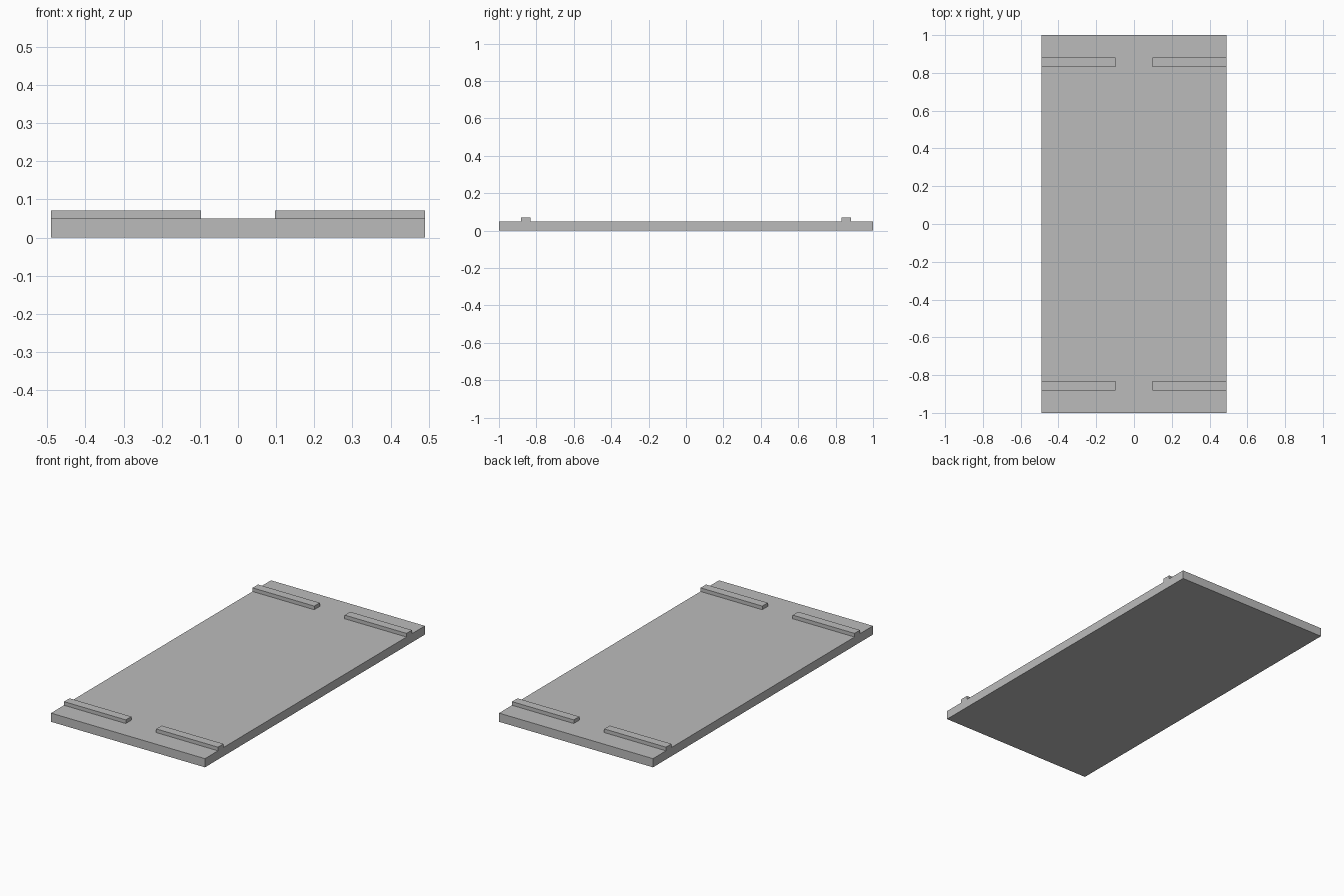
import bpy
import bmesh
from mathutils import Vector

default = bpy.data.objects.get("Cube")
if default:
    bpy.data.objects.remove(default, do_unlink=True)

# Single grey finish
grey = bpy.data.materials.new("plain_grey")
grey.use_nodes = True
colour = (0.5, 0.5, 0.5, 1)
grey.diffuse_color = colour
grey.node_tree.nodes["Principled BSDF"].inputs["Base Color"].default_value = colour

HALF_WIDTH = 0.49
THICKNESS = 0.05


def add_box(name, low, high):
    """Flat-shaded box spanning two opposite corners."""
    low, high = Vector(low), Vector(high)
    mesh = bpy.data.meshes.new(name)
    bm = bmesh.new()
    bmesh.ops.create_cube(bm, size=1)
    bmesh.ops.scale(bm, vec=high - low, verts=bm.verts)
    bmesh.ops.translate(bm, vec=(low + high) / 2, verts=bm.verts)
    bm.to_mesh(mesh)
    bm.free()
    mesh.materials.append(grey)
    obj = bpy.data.objects.new(name, mesh)
    bpy.context.collection.objects.link(obj)
    return obj


# Flat base panel
add_box("panel", (-HALF_WIDTH, -1, 0), (HALF_WIDTH, 1, THICKNESS))

# Raised strips near each end, flush with the long sides
for end, y in (("front", -0.857), ("back", 0.857)):
    for side, sign in (("left", 1), ("right", -1)):
        inner, outer = sign * 0.097, sign * HALF_WIDTH
        add_box(f"{end}_{side}_strip",
                (min(inner, outer), y - 0.025, THICKNESS),
                (max(inner, outer), y + 0.025, 0.071))
